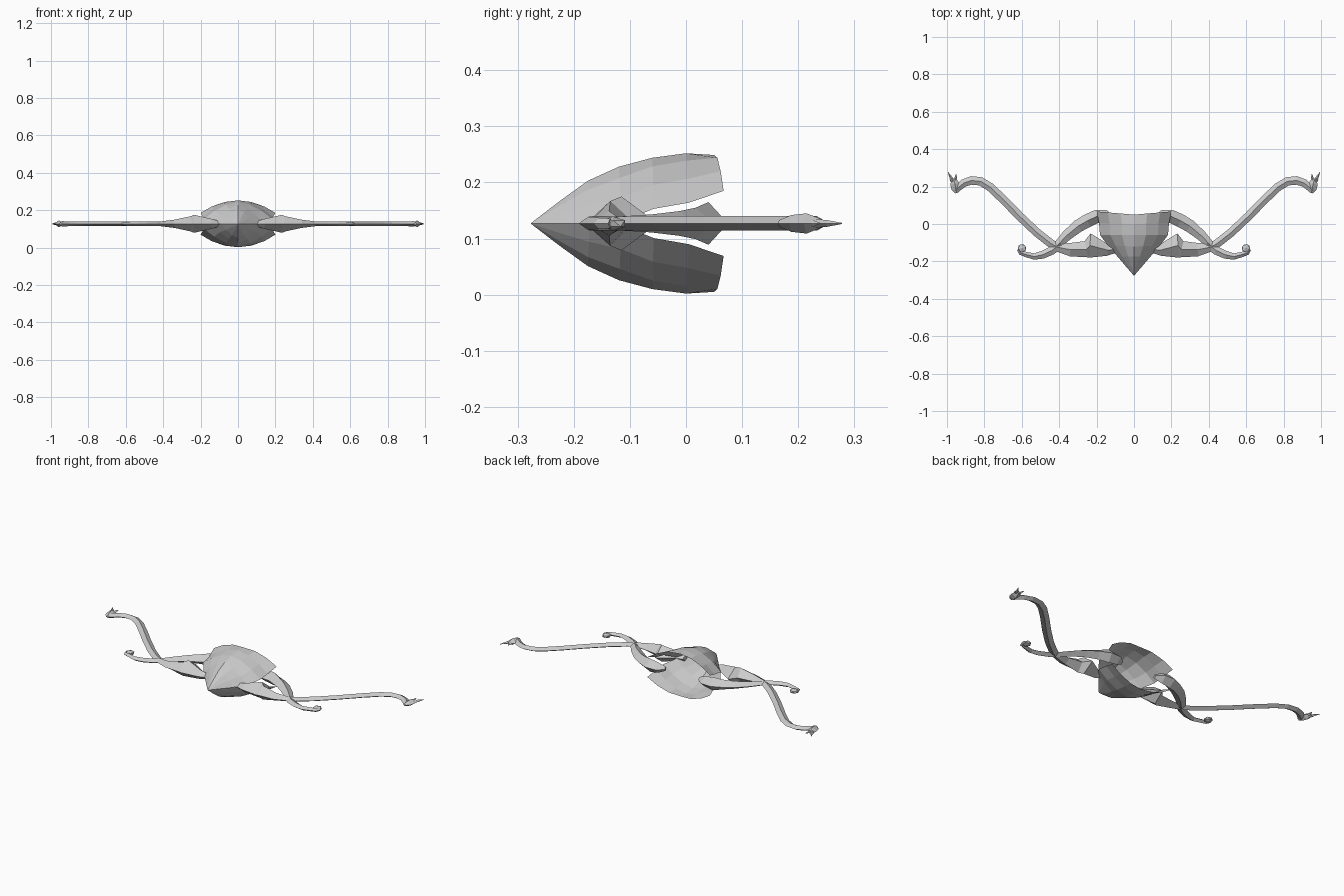
import bpy, bmesh, math
from mathutils import Vector

cube = bpy.data.objects.get("Cube")
if cube:
    bpy.data.objects.remove(cube)

MID = 0.127  # height of the symmetry plane

grey = bpy.data.materials.new("pale_grey")
grey.use_nodes = True
colour = (0.6, 0.6, 0.6, 1)
grey.diffuse_color = colour
grey.node_tree.nodes["Principled BSDF"].inputs["Base Color"].default_value = colour


def finish(name, bm, flip_z=False):
    """Turn a right-hand half into a mirrored object."""
    bmesh.ops.recalc_face_normals(bm, faces=bm.faces)
    mesh = bpy.data.meshes.new(name)
    bm.to_mesh(mesh)
    bm.free()
    mesh.materials.append(grey)
    obj = bpy.data.objects.new(name, mesh)
    bpy.context.collection.objects.link(obj)
    obj.location.z = MID
    mod = obj.modifiers.new("mirror", 'MIRROR')
    mod.use_axis = (True, False, flip_z)
    mod.merge_threshold = 0.0005
    return obj


def limb(name, stations):
    """Loft a diamond section through (x, y, half width, half height)."""
    bm = bmesh.new()
    rings = []
    for i, (x, y, w, h) in enumerate(stations):
        a = stations[max(i - 1, 0)]
        b = stations[min(i + 1, len(stations) - 1)]
        t = Vector((b[0] - a[0], b[1] - a[1], 0)).normalized()
        side = Vector((-t.y, t.x, 0)) * w
        up = Vector((0, 0, h))
        c = Vector((x, y, 0))
        rings.append([bm.verts.new(c + d) for d in (side, up, -side, -up)])
    for r, s in zip(rings, rings[1:]):
        for k in range(4):
            n = (k + 1) % 4
            bm.faces.new((r[k], r[n], s[n], s[k]))
    bm.faces.new(rings[0])
    bm.faces.new(rings[-1])
    return finish(name, bm)


# Shield: two faceted shells joined at the front point and open behind
ridge = [(-.225, .04), (-.175, .076), (-.12, .101), (-.06, .117), (0, .125), (.05, .122)]
rim = [(.045, -.225, 0), (.09, -.172, 0), (.14, -.115, .003),
       (.182, -.058, .026), (.187, .005, .037), (.2, .067, .058)]
bm = bmesh.new()
tip = bm.verts.new((0, -.277, 0))
rows = []
for (ry, rz), edge in zip(ridge, rim):
    row = []
    for f in (0, .35, .7, 1):
        p = Vector((0, ry, rz)).lerp(Vector(edge), f)
        p.z += rz * .16 * math.sin(math.pi * f)
        row.append(bm.verts.new(p))
    rows.append(row)
for a, b in zip(rows[0], rows[0][1:]):
    bm.faces.new((tip, a, b))
for r, s in zip(rows, rows[1:]):
    for k in range(3):
        bm.faces.new((r[k], r[k + 1], s[k + 1], s[k]))
finish("shield", bm, flip_z=True)

# Rear arms arching out of the shield
limb("rear_arm", [(.11, .03, .012, .012), (.15, .04, .034, .03), (.2, .04, .036, .038),
                  (.25, .017, .036, .028), (.3, -.012, .034, .022),
                  (.36, -.062, .028, .016), (.42, -.125, .02, .012)])

# Front wings swelling beside the shield
limb("front_wing", [(.1, -.135, .02, .015), (.14, -.14, .03, .026), (.235, -.115, .065, .048),
                    (.255, -.135, .044, .04), (.34, -.137, .036, .022), (.42, -.122, .022, .012)])

# Curled tips with a small knob
limb("curl", [(.39, -.105, .02, .012), (.44, -.142, .023, .013), (.49, -.165, .021, .013),
              (.535, -.174, .017, .012), (.58, -.162, .014, .011),
              (.607, -.155, .011, .01), (.618, -.135, .008, .009)])
bm = bmesh.new()
bmesh.ops.create_icosphere(bm, subdivisions=1, radius=.025)
for v in bm.verts:
    v.co.z *= .5
    v.co += Vector((.599, -.13, 0))
finish("curl_knob", bm)

# Long necks sweeping outward and back
limb("neck", [(.4, -.13, .02, .012), (.45, -.1, .023, .013), (.52, -.045, .023, .013),
              (.61, .04, .023, .013), (.7, .132, .023, .013), (.77, .198, .023, .013),
              (.82, .228, .023, .013), (.87, .233, .023, .013),
              (.91, .219, .021, .013), (.94, .195, .02, .014), (.95, .18, .016, .012)])

# Heads with horns
limb("head", [(.965, .243, .01, .007), (.958, .215, .025, .018),
              (.953, .188, .023, .015), (.948, .166, .01, .006)])
for name, base, end in (("outer_horn", (.966, .225), (.995, .278)),
                        ("inner_horn", (.955, .225), (.951, .268)),
                        ("ear", (.962, .215), (.985, .238))):
    limb(name, [(*base, .011, .008),
                ((base[0] + end[0]) / 2, (base[1] + end[1]) / 2, .007, .006),
                (*end, .001, .001)])
